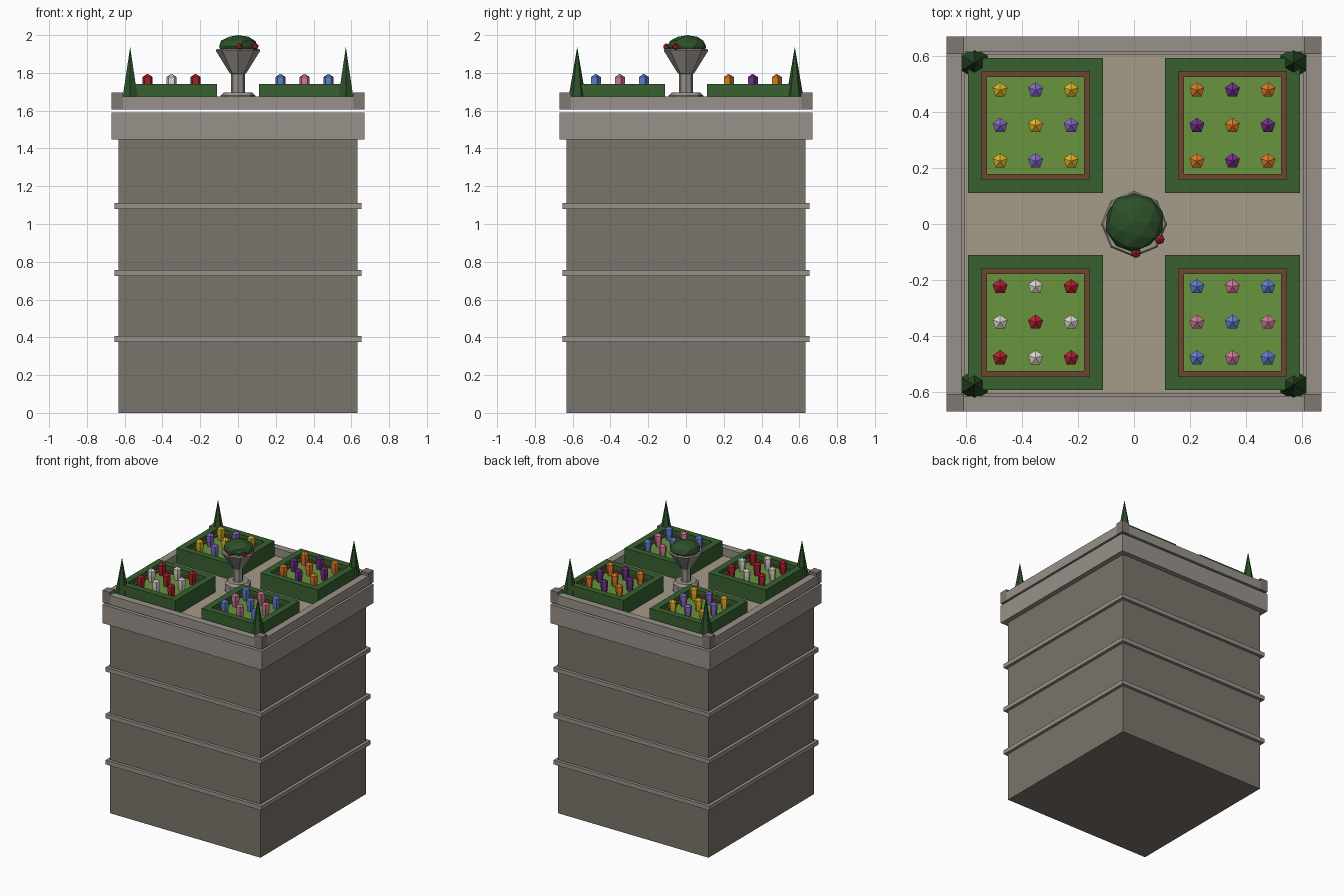
import bpy, bmesh, math, random
from mathutils import Vector, Matrix

if "Cube" in bpy.data.objects:
    bpy.data.objects.remove(bpy.data.objects["Cube"])

random.seed(4)


def mat(name, hexcol):
    def lin(v):
        return v / 12.92 if v <= 0.04045 else ((v + 0.055) / 1.055) ** 2.4
    rgb = [lin(int(hexcol[i:i + 2], 16) / 255) for i in (0, 2, 4)]
    m = bpy.data.materials.new(name)
    m.diffuse_color = (*rgb, 1)
    m.use_nodes = True
    m.node_tree.nodes["Principled BSDF"].inputs["Base Color"].default_value = m.diffuse_color
    return m


STONE = mat("wall_stone", "7A746B")
TRIM = mat("trim_stone", "98918A")
POST = mat("post_stone", "7F7871")
PAVING = mat("paving", "A59B88")
HEDGE = mat("hedge_green", "37602F")
TREE = mat("tree_green", "2C5029")
GRASS = mat("bed_green", "68933F")
WOOD = mat("bed_edging", "6B4630")
RED, WHITE = mat("red", "B02030"), mat("white", "DCD8D0")
BLUE, PINK = mat("blue", "6080D0"), mat("pink", "D07A9A")
YELLOW, LILAC = mat("yellow", "DDB528"), mat("lilac", "8468C4")
ORANGE, PURPLE = mat("orange", "DD7A25"), mat("purple", "70308A")


def finish(name, bm, material):
    bmesh.ops.recalc_face_normals(bm, faces=bm.faces)
    me = bpy.data.meshes.new(name)
    bm.to_mesh(me)
    bm.free()
    me.materials.append(material)
    ob = bpy.data.objects.new(name, me)
    bpy.context.collection.objects.link(ob)
    return ob


def add_box(bm, x0, x1, y0, y1, z0, z1):
    m = Matrix.Translation(((x0 + x1) / 2, (y0 + y1) / 2, (z0 + z1) / 2))
    bmesh.ops.create_cube(bm, size=1, matrix=m @ Matrix.Diagonal((x1 - x0, y1 - y0, z1 - z0, 1)))


def slab(name, half, z0, z1, material):
    bm = bmesh.new()
    add_box(bm, -half, half, -half, half, z0, z1)
    return finish(name, bm, material)


def frame(name, cx, cy, outer, inner, z0, z1, material):
    # square ring made of four rails
    bm = bmesh.new()
    for s in (-1, 1):
        a, b = sorted((s * inner, s * outer))
        add_box(bm, cx - outer, cx + outer, cy + a, cy + b, z0, z1)
        add_box(bm, cx + a, cx + b, cy - inner, cy + inner, z0, z1)
    return finish(name, bm, material)


def lathe(name, x, y, profile, sides, turn, material):
    # stacked rings of (radius, z); radius 0 closes to a point
    bm = bmesh.new()
    rings = []
    for r, z in profile:
        if r == 0:
            rings.append([bm.verts.new((x, y, z))])
        else:
            angles = [turn + 2 * math.pi * i / sides for i in range(sides)]
            rings.append([bm.verts.new((x + r * math.cos(a), y + r * math.sin(a), z)) for a in angles])
    for a, b in zip(rings, rings[1:]):
        for i in range(sides):
            j = (i + 1) % sides
            if len(b) == 1:
                bm.faces.new((a[i], a[j], b[0]))
            else:
                bm.faces.new((a[i], a[j], b[j], b[i]))
    for end in (rings[0], rings[-1]):
        if len(end) > 1:
            bm.faces.new(end)
    return finish(name, bm, material)


# tower body, string courses and cornice
slab("tower_body", 0.632, 0, 1.448, STONE)
for i, z in enumerate((0.39, 0.741, 1.095)):
    slab(f"string_course_{i + 1}", 0.655, z - 0.016, z + 0.016, TRIM)
slab("cornice", 0.67, 1.448, 1.59, TRIM)

# roof terrace: paving, parapet walls and corner posts
FLOOR = 1.622
slab("terrace_paving", 0.607, 1.605, FLOOR, PAVING)
bm = bmesh.new()
for s in (-1, 1):
    a, b = sorted((s * 0.616, s * 0.67))
    add_box(bm, -0.608, 0.608, a, b, 1.605, 1.675)
    add_box(bm, a, b, -0.608, 0.608, 1.605, 1.675)
finish("parapet", bm, TRIM)
for sx in (-1, 1):
    for sy in (-1, 1):
        bm = bmesh.new()
        xs, ys = sorted((sx * 0.608, sx * 0.67)), sorted((sy * 0.608, sy * 0.67))
        add_box(bm, *xs, *ys, 1.605, 1.697)
        finish("corner_post", bm, POST)
        # pointed corner tree
        lathe("corner_tree", sx * 0.571, sy * 0.576,
              [(0.054, FLOOR), (0, 1.937)], 6, math.pi / 2, TREE)

# four hedged flower beds with 3 x 3 flowers in two alternating colours
beds = {(-1, -1): (RED, WHITE, 0), (1, -1): (BLUE, PINK, 1),
        (-1, 1): (YELLOW, LILAC, 0), (1, 1): (ORANGE, PURPLE, 0)}
for (sx, sy), (c1, c2, striped) in beds.items():
    cx, cy = sx * 0.352, sy * 0.352
    frame("hedge", cx, cy, 0.242, 0.193, FLOOR, 1.74, HEDGE)
    frame("bed_edging", cx, cy, 0.193, 0.174, FLOOR, 1.705, WOOD)
    bm = bmesh.new()
    add_box(bm, cx - 0.174, cx + 0.174, cy - 0.174, cy + 0.174, FLOOR, 1.695)
    finish("bed_planting", bm, GRASS)
    for i in (-1, 0, 1):
        for j in (-1, 0, 1):
            lathe("flower", cx + i * 0.127, cy + j * 0.127,
                  [(0.021, 1.695), (0.028, 1.745), (0.028, 1.778), (0, 1.796)],
                  5, math.pi / 2, c1 if (i + j) % 2 == 0 else c2)

# central urn: octagonal foot, stem and flared bowl
lathe("urn", 0, 0, [(0.092, FLOOR), (0.092, 1.68), (0.075, 1.697), (0.036, 1.697),
                    (0.036, 1.795), (0.045, 1.80), (0.118, 1.918), (0.112, 1.926)],
      8, 0, TRIM)

# clipped shrub in the urn
bm = bmesh.new()
bmesh.ops.create_icosphere(bm, subdivisions=2, radius=1)
for v in bm.verts:
    k = random.uniform(0.93, 1.04)
    v.co = Vector((v.co.x * 0.106 * k, v.co.y * 0.106 * k + 0.008, 1.94 + v.co.z * 0.06))
finish("urn_shrub", bm, TREE)

# two blossoms on the shrub
for x, y in ((0.007, -0.104), (0.092, -0.055)):
    bm = bmesh.new()
    bmesh.ops.create_icosphere(bm, subdivisions=1, radius=0.019,
                               matrix=Matrix.Translation((x, y, 1.938)))
    finish("urn_blossom", bm, RED)
